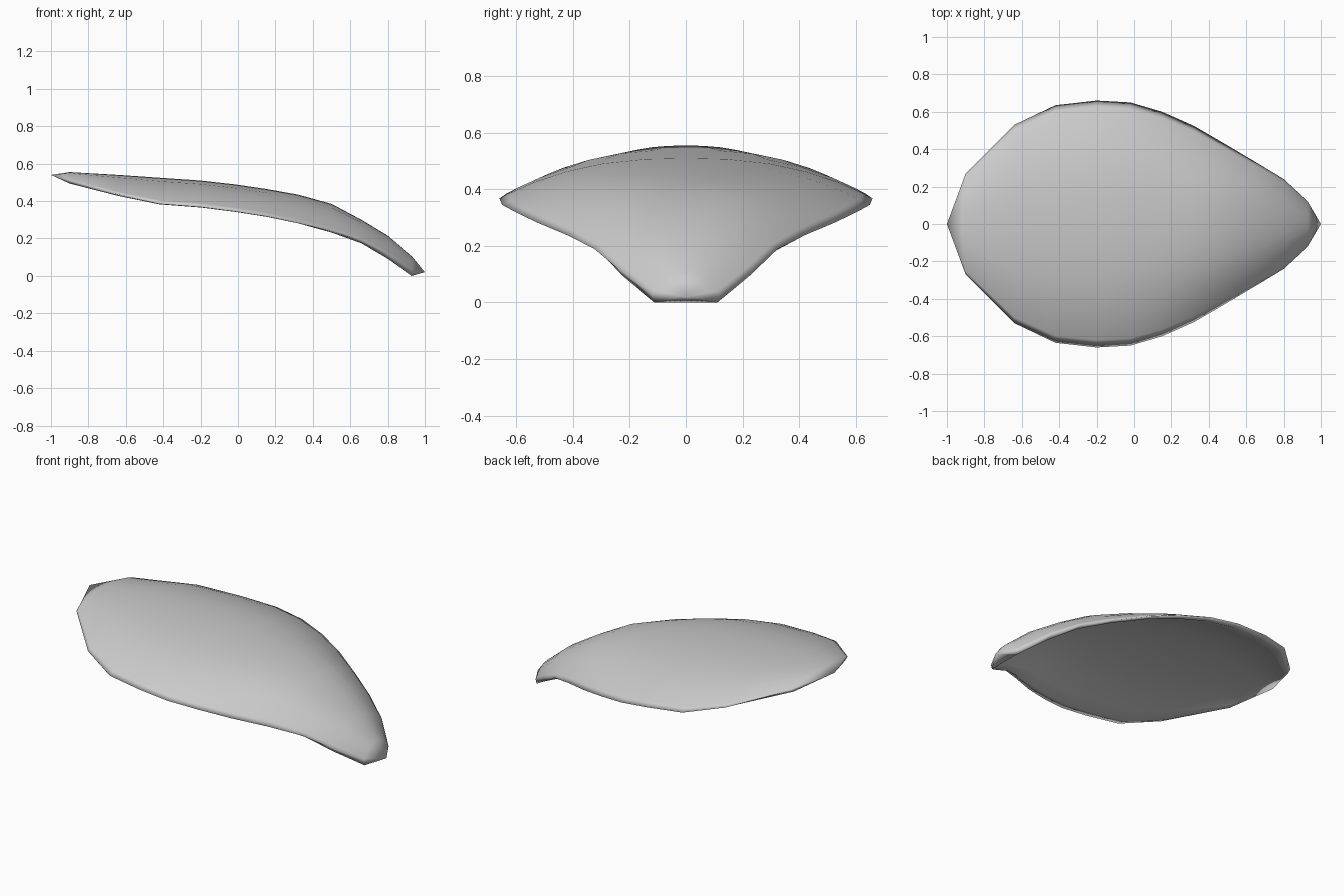
import bpy, bmesh

if "Cube" in bpy.data.objects:
    bpy.data.objects.remove(bpy.data.objects["Cube"])

# Stations along the length: x, half width, crest height, rim height, thickness
STATIONS = [
    (-0.90, 0.27, 0.555, 0.510, 0.025),
    (-0.64, 0.53, 0.540, 0.435, 0.025),
    (-0.42, 0.635, 0.525, 0.385, 0.025),
    (-0.20, 0.66, 0.510, 0.368, 0.025),
    (-0.02, 0.65, 0.490, 0.345, 0.025),
    (0.15, 0.60, 0.465, 0.318, 0.025),
    (0.32, 0.525, 0.435, 0.282, 0.025),
    (0.50, 0.42, 0.385, 0.238, 0.03),
    (0.66, 0.325, 0.300, 0.190, 0.035),
    (0.80, 0.24, 0.215, 0.118, 0.045),
    (0.93, 0.12, 0.105, 0.030, 0.105),
]
TS = [-1, -0.94, -0.82, -0.65, -0.45, -0.22, 0, 0.22, 0.45, 0.65, 0.82, 0.94, 1]

bm = bmesh.new()


def section(x, w, crest, rim, thick):
    """Closed arched cross-section: over the top, back along the underside."""
    top, under = [], []
    for t in TS:
        z = rim + (crest - rim) * (1 - abs(t) ** 2.5)
        top.append(bm.verts.new((x, t * w, z)))
        if abs(t) < 1:
            # slightly rolled-under lip near the rim
            drop = thick if abs(t) < 0.9 else thick * 0.9
            under.append(bm.verts.new((x, t * w * 0.985, max(0, z - drop))))
    return top + under[::-1]


# Arched thin shell
rings = [section(*s) for s in STATIONS]
n = len(rings[0])
for a, b in zip(rings, rings[1:]):
    for i in range(n):
        j = (i + 1) % n
        bm.faces.new((a[i], a[j], b[j], b[i]))

# Pointed ends
for ring, co in ((rings[0], (-1, 0, 0.54)), (rings[-1], (1, 0, 0.02))):
    tip = bm.verts.new(co)
    for i in range(n):
        bm.faces.new((ring[i], ring[(i + 1) % n], tip))

bmesh.ops.recalc_face_normals(bm, faces=bm.faces)
mesh = bpy.data.meshes.new("curved_shell")
bm.to_mesh(mesh)
bm.free()
shell = bpy.data.objects.new("curved_shell", mesh)
bpy.context.collection.objects.link(shell)
for p in mesh.polygons:
    p.use_smooth = True
